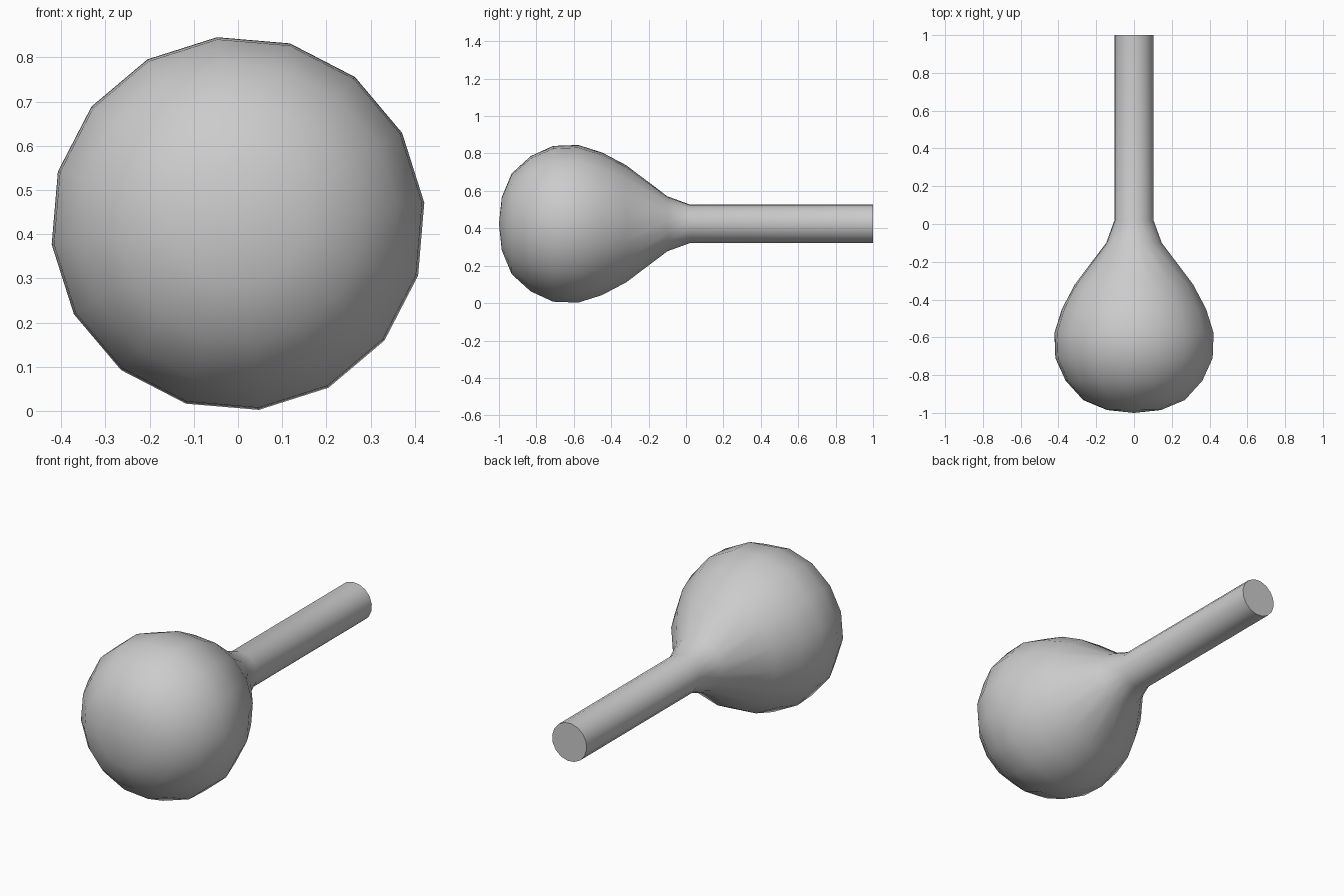
import bpy, bmesh, math

if "Cube" in bpy.data.objects:
    bpy.data.objects.remove(bpy.data.objects["Cube"])

SIDES = 16
TWIST = math.radians(6.4)
CENTRE_Z = 0.424

# Profile along the length: (y, radius), bulb nose to handle end
profile = [(-0.985, 0.143), (-0.932, 0.271), (-0.83, 0.364), (-0.71, 0.419),
           (-0.577, 0.424), (-0.45, 0.384), (-0.32, 0.315), (-0.1, 0.148),
           (0.02, 0.104), (1.0, 0.104)]

bm = bmesh.new()


def ring(y, r):
    angles = [TWIST + math.tau * i / SIDES for i in range(SIDES)]
    return [bm.verts.new((r * math.cos(a), y, CENTRE_Z + r * math.sin(a))) for a in angles]


# Bulb and handle as one turned body
rings = [ring(y, r) for y, r in profile]
for a, b in zip(rings, rings[1:]):
    for i in range(SIDES):
        j = (i + 1) % SIDES
        bm.faces.new((a[i], a[j], b[j], b[i]))

# Rounded nose and flat handle end
nose = bm.verts.new((0, -1, CENTRE_Z))
for i in range(SIDES):
    bm.faces.new((nose, rings[0][(i + 1) % SIDES], rings[0][i]))
bm.faces.new(rings[-1])
bmesh.ops.recalc_face_normals(bm, faces=bm.faces)

mesh = bpy.data.meshes.new("bulb_with_handle")
bm.to_mesh(mesh)
bm.free()
body = bpy.data.objects.new("bulb_with_handle", mesh)
bpy.context.collection.objects.link(body)

# Smooth shading, sharp rim at the handle end
bpy.context.view_layer.objects.active = body
body.select_set(True)
bpy.ops.object.shade_smooth_by_angle(angle=math.radians(40))
